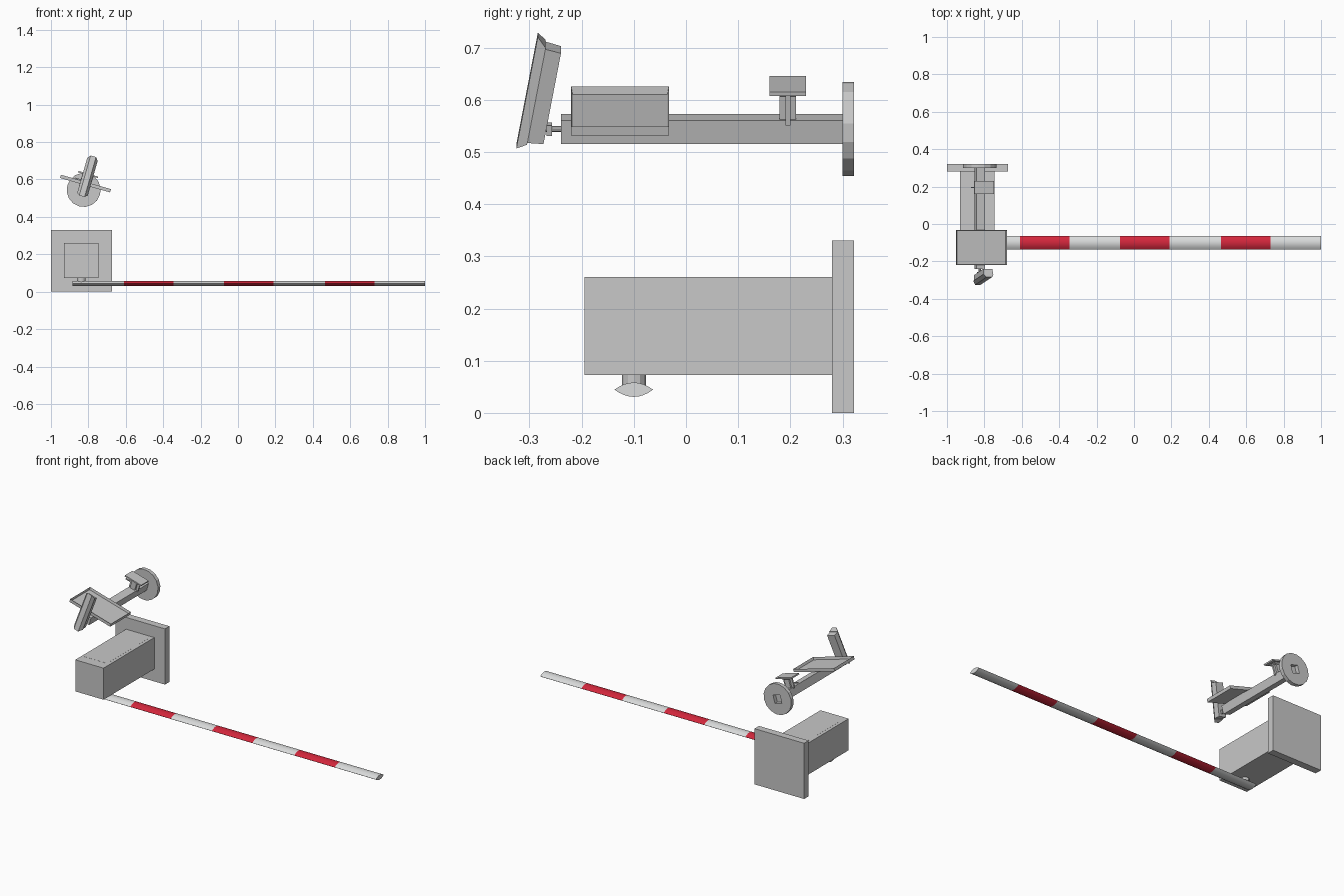
import bpy, bmesh, math
from mathutils import Matrix, Vector

if "Cube" in bpy.data.objects:
    bpy.data.objects.remove(bpy.data.objects["Cube"])


def material(name, rgb):
    m = bpy.data.materials.new(name)
    m.use_nodes = True
    m.diffuse_color = (*rgb, 1)
    m.node_tree.nodes["Principled BSDF"].inputs["Base Color"].default_value = (*rgb, 1)
    return m


grey = material("metal grey", (0.58, 0.58, 0.58))
white = material("boom white", (0.7, 0.71, 0.71))
red = material("boom red", (0.65, 0.02, 0.045))
UPRIGHT = Matrix.Identity(4)
# the detector arm is rolled about its long axis
ROLLED = Matrix.Translation((-0.825, 0, 0.544)) @ Matrix.Rotation(math.radians(16), 4, 'Y')


def finish(name, bm, mats, frame=UPRIGHT):
    bm.transform(frame)
    bmesh.ops.recalc_face_normals(bm, faces=bm.faces)
    mesh = bpy.data.meshes.new(name)
    bm.to_mesh(mesh)
    bm.free()
    for m in mats:
        mesh.materials.append(m)
    ob = bpy.data.objects.new(name, mesh)
    bpy.context.collection.objects.link(ob)
    return ob


def loft(name, rings, mats=(grey,), frame=UPRIGHT):
    """Join equal-length rings of points and cap both ends."""
    bm = bmesh.new()
    loops = [[bm.verts.new(p) for p in ring] for ring in rings]
    n = len(loops[0])
    for k, (a, b) in enumerate(zip(loops, loops[1:])):
        for i in range(n):
            j = (i + 1) % n
            bm.faces.new((a[i], a[j], b[j], b[i])).material_index = k % len(mats)
    bm.faces.new(loops[0])
    bm.faces.new(loops[-1])
    return finish(name, bm, mats, frame)


def box(name, lo, hi, frame=UPRIGHT, tray_depth=0):
    bm = bmesh.new()
    lo, hi = Vector(lo), Vector(hi)
    bmesh.ops.create_cube(bm, size=1)
    bmesh.ops.transform(bm, verts=bm.verts, matrix=Matrix.Translation((lo + hi) / 2)
                        @ Matrix.Diagonal((*(hi - lo), 1)))
    if tray_depth:
        bm.normal_update()
        top = max(bm.faces, key=lambda f: f.normal.z)
        bmesh.ops.inset_region(bm, faces=[top], thickness=0.004)
        bmesh.ops.translate(bm, verts=top.verts, vec=(0, 0, -tray_depth))
    return finish(name, bm, (grey,), frame)


def cylinder(name, radius, depth, place, sides=16, frame=UPRIGHT):
    bm = bmesh.new()
    bmesh.ops.create_cone(bm, cap_ends=True, segments=sides, radius1=radius,
                          radius2=radius, depth=depth, matrix=place)
    return finish(name, bm, (grey,), frame)


def along_y(y, x=0, z=0):
    return Matrix.Translation((x, y, z)) @ Matrix.Rotation(math.pi / 2, 4, 'X')


def rect_z(hx, y0, y1, z):
    return [(-hx, y0, z), (hx, y0, z), (hx, y1, z), (-hx, y1, z)]


def rect_y(hx, hz, y):
    return [(-hx, y, -hz), (hx, y, -hz), (hx, y, hz), (-hx, y, hz)]


# barrier cabinet
box("base_plate", (-1, 0.28, 0), (-0.675, 0.322, 0.33))
box("cabinet_body", (-0.93, -0.15, 0.073), (-0.745, 0.28, 0.26))
box("cabinet_cap", (-0.93, -0.195, 0.073), (-0.745, -0.15, 0.26))
box("cabinet_cover", (-0.912, -0.135, 0.259), (-0.763, 0.26, 0.2605))
cylinder("boom_hub", 0.023, 0.026, Matrix.Translation((-0.838, -0.1, 0.062)), 12)

# striped boom with a lens-shaped section
section = []
for side in (1, -1):
    for i in range(8):
        t = -1 + i / 4
        section.append((-0.1 + side * t * 0.037, 0.0445 + side * 0.0138 * (1 - t * t)))
stops = (-0.885, -0.61, -0.345, -0.075, 0.19, 0.465, 0.73, 1)
boom = loft("boom", [[(x, y, z) for y, z in section] for x in stops], (white, red))

# mounting arm with a socketed round flange
box("arm_pole", (-0.0235, -0.24, -0.0235), (0.0235, 0.3, 0.0235), ROLLED)
flange = cylinder("round_flange", 0.091, 0.022, along_y(0.311), 16, ROLLED)
cutter = box("socket_cutter", (-0.0235, 0.29, -0.0235), (0.0235, 0.34, 0.0235), ROLLED)
cutter.hide_render = True
cutter.hide_set(True)
cutter.display_type = 'WIRE'
cut = flange.modifiers.new("socket", 'BOOLEAN')
cut.object = cutter
cut.operation = 'DIFFERENCE'
cut.solver = 'EXACT'

# open tray on the arm
box("tray", (-0.139, -0.22, 0.0265), (0.139, -0.033, 0.0445), ROLLED, tray_depth=0.015)
box("tray_pad", (-0.02, -0.19, 0.023), (0.02, -0.06, 0.027), ROLLED)

# small rear platform on a ribbed stem
box("platform_plate", (-0.055, 0.16, 0.082), (0.055, 0.23, 0.09), ROLLED)
loft("platform_flare", [rect_z(0.02, 0.18, 0.21, 0.071),
                        rect_z(0.035, 0.17, 0.22, 0.082)], frame=ROLLED)
box("platform_stem", (-0.016, 0.179, 0.02), (0.016, 0.211, 0.075), ROLLED)
box("platform_rib", (-0.03, 0.191, 0.016), (0.03, 0.2, 0.082), ROLLED)
box("platform_pin", (-0.062, 0.193, 0.045), (-0.02, 0.199, 0.051), ROLLED)

# tilted camera housing with a flared hood
pitched = ROLLED @ Matrix.Translation((0, -0.28, 0.072)) @ Matrix.Rotation(math.radians(-10.5), 4, 'X')
loft("camera_hood", [rect_y(0.015, 0.113, -0.025), rect_y(0.029, 0.098, -0.007)], frame=pitched)
loft("camera_body", [rect_y(0.027, 0.095, -0.007), rect_y(0.025, 0.092, 0.024)], frame=pitched)
cylinder("camera_joint", 0.006, 0.04, along_y(-0.255), 10, ROLLED)
box("camera_bracket", (-0.012, -0.267, -0.01), (0.012, -0.257, 0.01), ROLLED)

# smooth the curved boom only, keeping its edges sharp
bpy.ops.object.select_all(action='DESELECT')
boom.select_set(True)
bpy.context.view_layer.objects.active = boom
bpy.ops.object.shade_smooth_by_angle(angle=math.radians(30))
